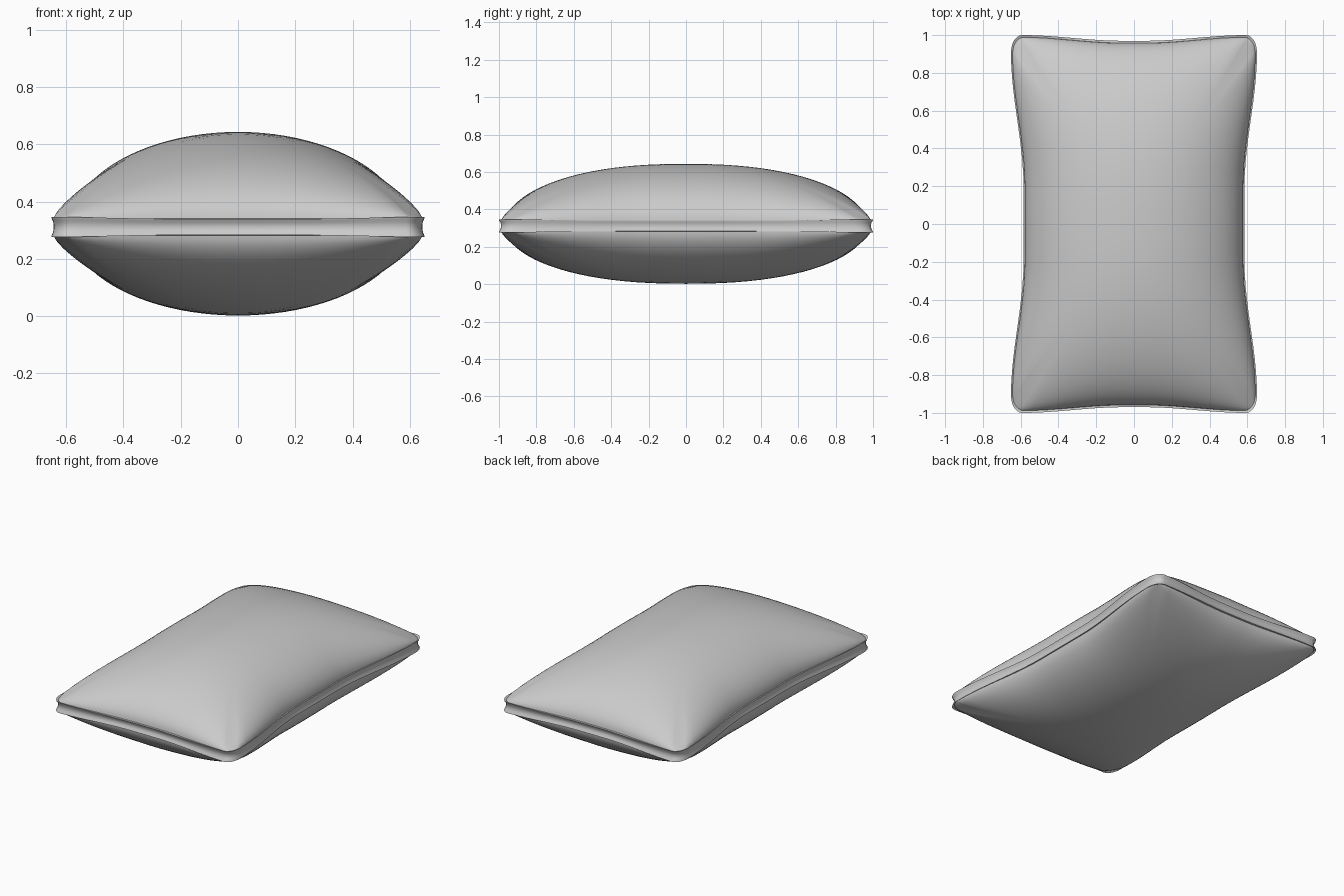
import bpy, bmesh, math

if "Cube" in bpy.data.objects:
    bpy.data.objects.remove(bpy.data.objects["Cube"])


def smoothstep(a, b, t):
    t = max(0, min(1, (abs(t) - a) / (b - a)))
    return t * t * (3 - 2 * t)


# Pinched outline: unit square coordinates to plan position
def plan(u, v):
    return (u * (0.585 + 0.066 * smoothstep(0.2, 0.9, v)),
            v * (0.97 + 0.03 * smoothstep(0.1, 0.9, u)))


def puff(u, v):
    f = max(0, 1 - abs(u) ** 2.0) ** 0.55
    g = max(0, 1 - abs(v) ** 2.3) ** 0.55
    return f * g


# Rounded unit square boundary, built one quarter turn at a time
R, SIDE, ARC = 0.09, 28, 6
quarter = [(1, -(1 - R) + 2 * (1 - R) * i / SIDE) for i in range(SIDE)]
quarter += [(1 - R + R * math.cos(a), 1 - R + R * math.sin(a))
            for a in (math.pi / 2 * i / ARC for i in range(ARC))]
border = []
for k in range(4):
    c, s = round(math.cos(k * math.pi / 2)), round(math.sin(k * math.pi / 2))
    border += [(c * u - s * v, s * u + c * v) for u, v in quarter]
N = len(border)

bm = bmesh.new()


def ring(scale, height, inset=0.0):
    out = []
    for u, v in border:
        x, y = plan(u * scale, v * scale)
        k = 1 - inset
        out.append(bm.verts.new((x * k, y * k, height(u, v))))
    return out


def bridge(a, b):
    for i in range(N):
        j = (i + 1) % N
        bm.faces.new((a[i], a[j], b[j], b[i]))


# Rings run from the bottom centre, round the side band, to the top centre
STEPS, LIP = 22, 0.988
scales = [math.sin(math.pi / 2 * i / STEPS) for i in range(1, STEPS + 1)]


def dome(base, amp, s):
    return lambda u, v: base + amp * (puff(u * s, v * s) - s ** 8 * puff(u, v))


def band(z):
    return lambda u, v: z + (z - 0.311) * 0.25 * smoothstep(0.3, 1, u * v)


rings = [ring(s * LIP, dome(0.282, -0.280, s)) for s in scales]
for z, inset in ((0.283, 0), (0.289, 0.002), (0.298, 0.009), (0.311, 0.011),
                 (0.325, 0.009), (0.333, 0.002), (0.339, 0)):
    rings.append(ring(1, band(z), inset))
rings += [ring(s * LIP, dome(0.340, 0.303, s)) for s in reversed(scales)]
for a, b in zip(rings, rings[1:]):
    bridge(a, b)
for r, z in ((rings[0], 0.002), (rings[-1], 0.643)):
    c = bm.verts.new((0, 0, z))
    for i in range(N):
        bm.faces.new((r[i], r[(i + 1) % N], c))
bmesh.ops.recalc_face_normals(bm, faces=bm.faces[:])

# Cushion object
mesh = bpy.data.meshes.new("cushion")
bm.to_mesh(mesh)
bm.free()
cushion = bpy.data.objects.new("cushion", mesh)
bpy.context.collection.objects.link(cushion)
bpy.context.view_layer.objects.active = cushion
cushion.select_set(True)
bpy.ops.object.shade_smooth_by_angle(angle=math.radians(40))
